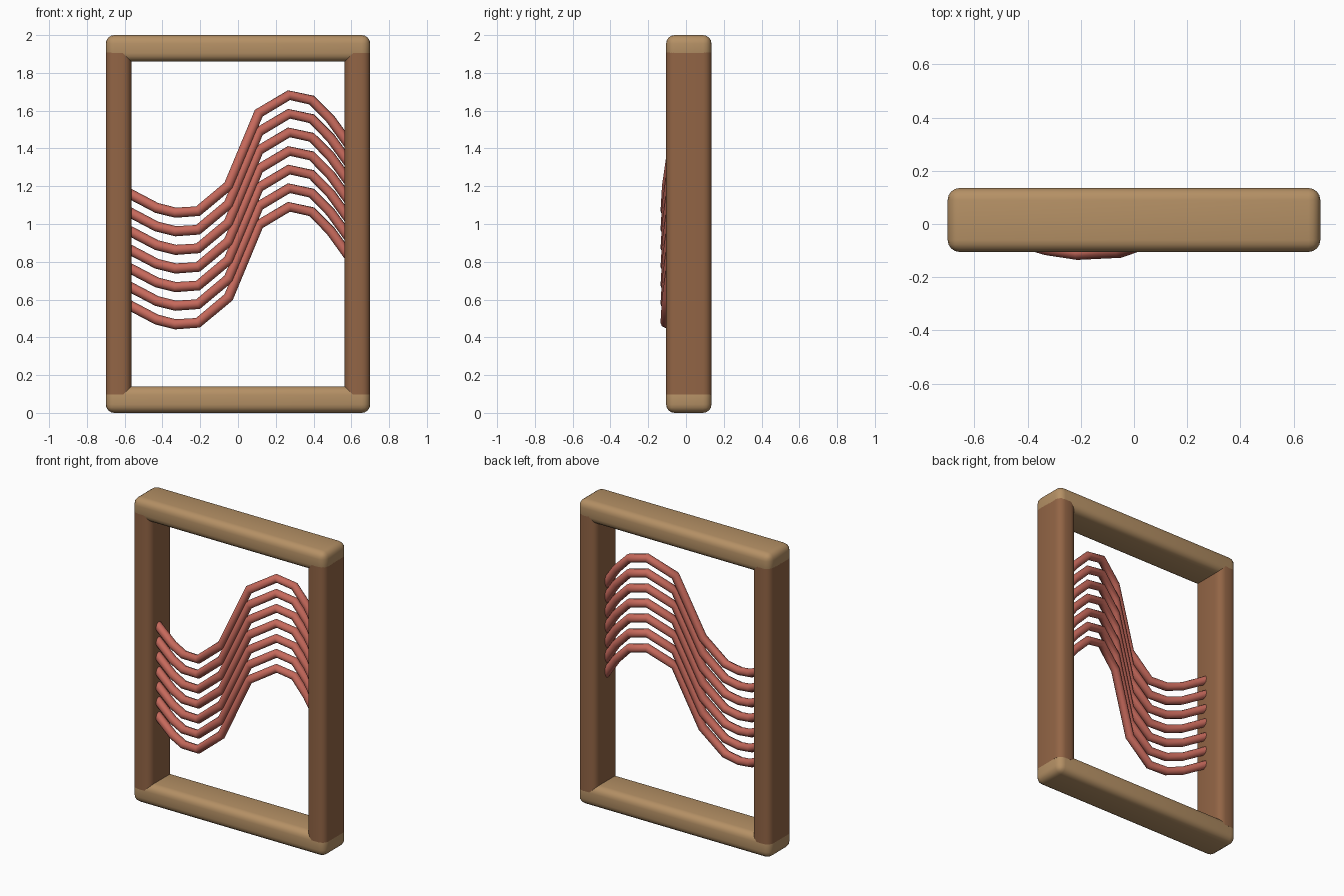
import bpy, math

if "Cube" in bpy.data.objects:
    bpy.data.objects.remove(bpy.data.objects["Cube"])


def material(name, rgb):
    m = bpy.data.materials.new(name)
    m.diffuse_color = (*rgb, 1)
    m.use_nodes = True
    m.node_tree.nodes["Principled BSDF"].inputs["Base Color"].default_value = m.diffuse_color
    return m


light_wood = material("light_wood", (0.46, 0.28, 0.13))
dark_wood = material("dark_wood", (0.29, 0.13, 0.06))
red_yarn = material("red_yarn", (0.56, 0.14, 0.105))


def bar(name, lo, hi, mat, bevel_ends):
    """Box between two corners with rounded edges."""
    bpy.ops.mesh.primitive_cube_add(size=1)
    ob = bpy.context.object
    ob.name = name
    for v in ob.data.vertices:
        v.co = [h if c > 0 else l for c, l, h in zip(v.co, lo, hi)]
    weights = ob.data.attributes.new("bevel_weight_edge", "FLOAT", "EDGE")
    for e in ob.data.edges:
        a, b = (ob.data.vertices[i].co for i in e.vertices)
        upright = abs(a.z - b.z) > 0.01
        weights.data[e.index].value = 1.0 if upright or bevel_ends else 0.0
    bev = ob.modifiers.new("round", "BEVEL")
    bev.limit_method = "WEIGHT"
    bev.width = 0.045
    bev.segments = 4
    bpy.ops.object.modifier_apply(modifier="round")
    ob.data.materials.append(mat)
    bpy.ops.object.shade_smooth_by_angle(angle=math.radians(35))
    return ob


# Frame: two rails across, two posts between them
Y0, Y1 = -0.105, 0.135
bar("bottom_rail", (-0.7, Y0, 0), (0.7, Y1, 0.14), light_wood, True)
bar("top_rail", (-0.7, Y0, 1.86), (0.7, Y1, 2), light_wood, True)
bar("left_post", (-0.7, Y0, 0.097), (-0.565, Y1, 1.908), dark_wood, False)
bar("right_post", (0.565, Y0, 0.097), (0.7, Y1, 1.908), dark_wood, False)

# Strands: one wavy path repeated at even heights
PATH = [(-0.62, 0.0, 1.185), (-0.43, -0.06, 1.085), (-0.33, -0.09, 1.06),
        (-0.212, -0.108, 1.068), (-0.05, -0.1, 1.203), (0.11, -0.045, 1.587),
        (0.27, 0.015, 1.682), (0.39, 0.03, 1.656), (0.49, 0.02, 1.555),
        (0.62, 0.0, 1.375)]
for i in range(7):
    cu = bpy.data.curves.new("strand", "CURVE")
    cu.dimensions = "3D"
    cu.bevel_depth = 0.027
    cu.bevel_resolution = 2
    cu.use_fill_caps = True
    sp = cu.splines.new("POLY")
    sp.points.add(len(PATH) - 1)
    for p, (x, y, z) in zip(sp.points, PATH):
        p.co = (x, y, z - i * 0.0985, 1)
    ob = bpy.data.objects.new(f"strand_{i + 1}", cu)
    bpy.context.collection.objects.link(ob)
    cu.materials.append(red_yarn)
    bpy.ops.object.select_all(action="DESELECT")
    ob.select_set(True)
    bpy.context.view_layer.objects.active = ob
    bpy.ops.object.convert(target="MESH")
    bpy.ops.object.shade_smooth_by_angle(angle=math.radians(50))
